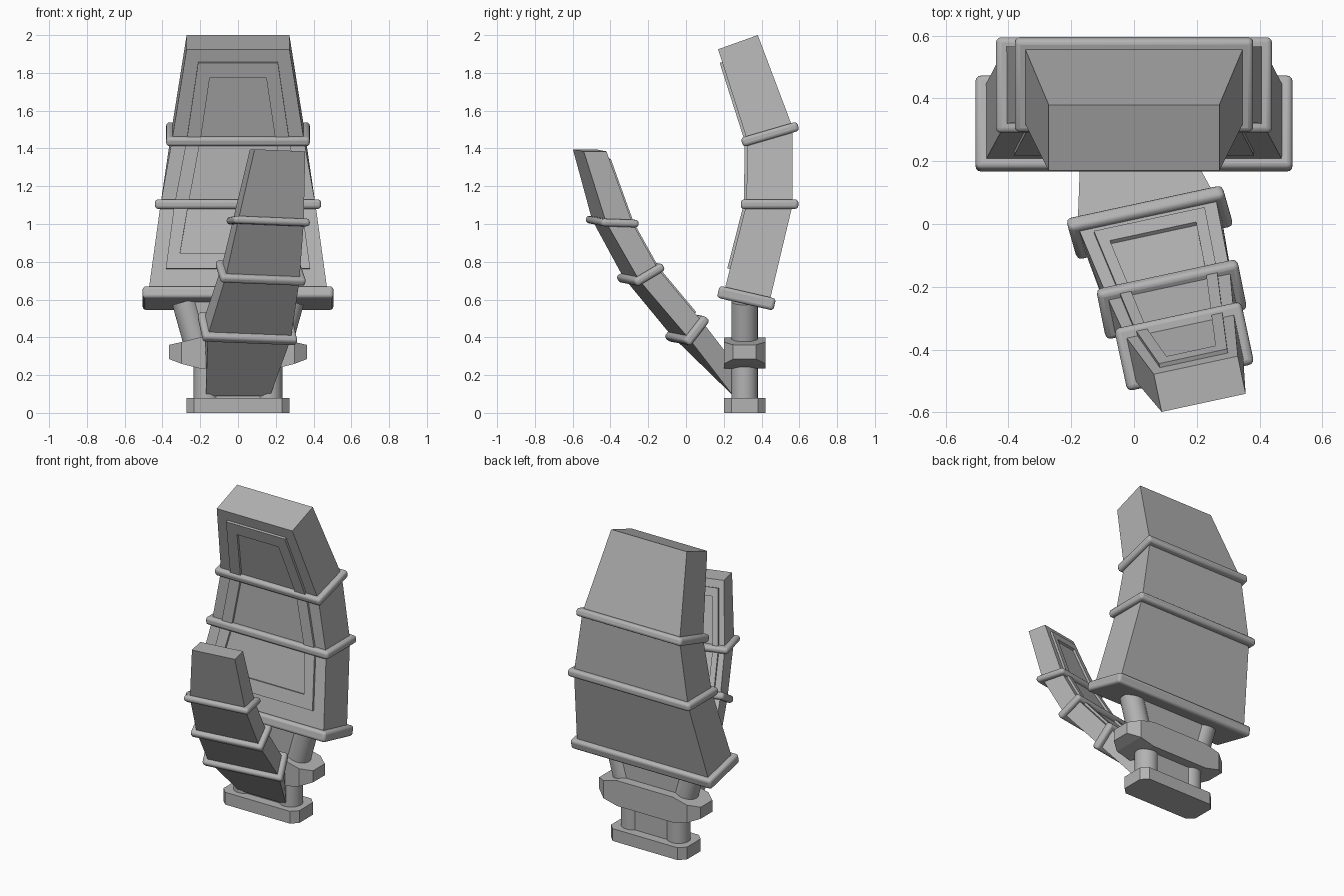
import bpy, bmesh, math
from mathutils import Vector

cube = bpy.data.objects.get("Cube")
if cube:
    bpy.data.objects.remove(cube, do_unlink=True)

GREY = (0.45, 0.45, 0.45, 1)
grey = bpy.data.materials.new("plain grey")
grey.use_nodes = True
grey.diffuse_color = GREY
grey.node_tree.nodes["Principled BSDF"].inputs["Base Color"].default_value = GREY
CENTRE_Y = 0.31


def finish(name, bm, bevel=0, smooth=False):
    bmesh.ops.recalc_face_normals(bm, faces=bm.faces)
    mesh = bpy.data.meshes.new(name)
    bm.to_mesh(mesh)
    bm.free()
    mesh.materials.append(grey)
    ob = bpy.data.objects.new(name, mesh)
    bpy.context.collection.objects.link(ob)
    if bevel:
        mod = ob.modifiers.new("rounded edges", "BEVEL")
        mod.width, mod.segments = bevel, 3
    if smooth:
        bpy.ops.object.select_all(action="DESELECT")
        ob.select_set(True)
        bpy.context.view_layer.objects.active = ob
        bpy.ops.object.shade_smooth_by_angle(angle=math.radians(35))
    return ob


def loft(bm, rings):
    """Skin equal-sided rings and cap both ends."""
    loops = [[bm.verts.new(p) for p in ring] for ring in rings]
    for a, b in zip(loops, loops[1:]):
        for i in range(len(a)):
            j = (i + 1) % len(a)
            bm.faces.new((a[i], a[j], b[j], b[i]))
    bm.faces.new(loops[0][::-1])
    bm.faces.new(loops[-1])


class Section:
    """Rectangular slice: centre of front edge, centre of back edge, half width."""
    def __init__(self, front, back, half, across):
        self.f, self.b, self.w = Vector(front), Vector(back), half
        self.u = Vector(across).normalized()

    def ring(self, grow=0.0, shift=0.0):
        d = (self.b - self.f).normalized()
        n = self.u.cross(d).normalized() * shift
        f, b, u = self.f - d * grow + n, self.b + d * grow + n, self.u * (self.w + grow)
        return [f - u, f + u, b + u, b - u]

    def at(self, frac, on_front):
        return (self.f if on_front else self.b) + self.u * self.w * frac


def add_digit(name, sections, first, on_front, outer, inner, starts, ends, band_sizes):
    """Jointed body, rounded bands on its joints, raised border on its inner face."""
    bm = bmesh.new()
    loft(bm, [s.ring() for s in sections])
    finish(name + "_body", bm)

    joints = sections[first:]
    for i, (sec, height) in enumerate(zip(joints[:-1], band_sizes)):
        bm = bmesh.new()
        loft(bm, [sec.ring(0.03, -height / 2), sec.ring(0.03, height / 2)])
        finish(f"{name}_band_{i + 1}", bm, 0.017, True)

    bm = bmesh.new()

    def point(seg, frac, t):
        return joints[seg].at(frac[0], on_front).lerp(joints[seg + 1].at(frac[1], on_front), t)

    def strip(seg, corners):
        sec = joints[seg]
        along = joints[seg + 1].at(0, on_front) - sec.at(0, on_front)
        normal = along.cross(sec.u).normalized()
        outward = (sec.f - sec.b) * (1 if on_front else -1)
        if normal.dot(outward) < 0:
            normal = -normal
        loft(bm, [[c - normal * 0.01 for c in corners], [c + normal * 0.014 for c in corners]])

    last = len(joints) - 2
    for seg in range(last + 1):
        o, n = outer[seg:seg + 2], inner[seg:seg + 2]
        t0 = starts if seg == 0 else (0, 0)
        t1 = ends if seg == last else (1, 1)
        for side in (-1, 1):
            so, sn = [side * k for k in o], [side * k for k in n]
            strip(seg, [point(seg, so, t0[0]), point(seg, so, t1[0]),
                        point(seg, sn, t1[1]), point(seg, sn, t0[1])])
        for here, t in ((seg == 0, t0), (seg == last, t1)):
            if here:
                strip(seg, [point(seg, o, t[0]), point(seg, [-k for k in o], t[0]),
                            point(seg, [-k for k in n], t[1]), point(seg, n, t[1])])
    finish(name + "_panel_border", bm)


# Broad finger
X = (1, 0, 0)
finger = [
    Section((0, 0.20, 0.635), (0, 0.44, 0.58), 0.475, X),
    Section((0, 0.32, 1.105), (0, 0.565, 1.105), 0.41, X),
    Section((0, 0.325, 1.44), (0, 0.565, 1.51), 0.35, X),
    Section((0, 0.17, 1.925), (0, 0.38, 2.0), 0.272, X),
]
add_digit("finger", finger, 0, True, (0.84, 0.82, 0.78, 0.74), (0.72, 0.64, 0.57, 0.47),
          (0.27, 0.44), (0.86, 0.7), (0.065, 0.05, 0.05))

# Opposing thumb, turned and leaning forward
T = (0.975, 0.21, -0.04)
thumb = [
    Section((0, 0.25, 0.09), (0, 0.25, 0.27), 0.17, X),
    Section((0.06, -0.03, 0.40), (0.04, 0.04, 0.49), 0.225, T),
    Section((0.13, -0.29, 0.71), (0.11, -0.19, 0.77), 0.2, T),
    Section((0.175, -0.46, 1.015), (0.145, -0.32, 1.01), 0.177, T),
    Section((0.222, -0.57, 1.39), (0.197, -0.45, 1.39), 0.137, T),
]
add_digit("thumb", thumb, 1, False, (0.82, 0.8, 0.8, 0.78), (0.66, 0.62, 0.6, 0.52),
          (0.15, 0.32), (0.88, 0.75), (0.05, 0.045, 0.04))


# Base plate with clipped corners and a socket underneath
def rod(name, start, end, radius):
    a, b = Vector(start), Vector(end)
    bm = bmesh.new()
    bmesh.ops.create_cone(bm, cap_ends=True, segments=32, radius1=radius, radius2=radius,
                          depth=(b - a).length)
    turn = (b - a).to_track_quat("Z", "Y").to_matrix()
    for v in bm.verts:
        v.co = turn @ v.co + (a + b) / 2
    return finish(name, bm, 0, True)


def clipped(half_x, half_y, cut, z):
    pts = []
    for sx, sy in ((1, 1), (-1, 1), (-1, -1), (1, -1)):
        pair = [(sx * half_x, sy * (half_y - cut)), (sx * (half_x - cut), sy * half_y)]
        pts += pair if sx * sy > 0 else pair[::-1]
    return [(x, y + CENTRE_Y, z) for x, y in pts]


bm = bmesh.new()
loft(bm, [clipped(0.273, 0.11, 0.04, z) for z in (0, 0.08)])
base = finish("base_plate", bm)
cutter = rod("socket_cutter", (0, CENTRE_Y, -0.1), (0, CENTRE_Y, 0.07), 0.075)
cutter.hide_render = True
mod = base.modifiers.new("socket", "BOOLEAN")
mod.object, mod.operation, mod.solver = cutter, "DIFFERENCE", "EXACT"
bpy.context.view_layer.objects.active = base
bpy.ops.object.modifier_apply(modifier=mod.name)
bpy.data.objects.remove(cutter, do_unlink=True)

# Posts below and above the hub
for side, label in ((1, "left"), (-1, "right")):
    rod(f"lower_post_{label}", (side * 0.165, CENTRE_Y, 0.07), (side * 0.165, CENTRE_Y, 0.3), 0.07)
    rod(f"upper_post_{label}", (side * 0.21, CENTRE_Y, 0.34), (side * 0.28, CENTRE_Y, 0.59), 0.07)

# Webs joining each pair of posts
for name, low, high in (("lower_web", (0.165, 0.07), (0.165, 0.3)),
                        ("upper_web", (0.21, 0.34), (0.28, 0.6))):
    bm = bmesh.new()
    loft(bm, [[(sx * w, CENTRE_Y + sy * 0.05, z) for sx, sy in ((-1, -1), (1, -1), (1, 1), (-1, 1))]
              for w, z in (low, high)])
    finish(name, bm)

# Faceted hub
half_profile = [(0.365, 0.06, 0.285, 0.36), (0.30, 0.11, 0.26, 0.375), (0.2, 0.11, 0.235, 0.4)]
slices = [(-x, *rest) for x, *rest in half_profile] + half_profile[::-1]
bm = bmesh.new()
loft(bm, [[(x, CENTRE_Y - h, lo), (x, CENTRE_Y + h, lo), (x, CENTRE_Y + h, hi), (x, CENTRE_Y - h, hi)]
          for x, h, lo, hi in slices])
finish("hub", bm)
